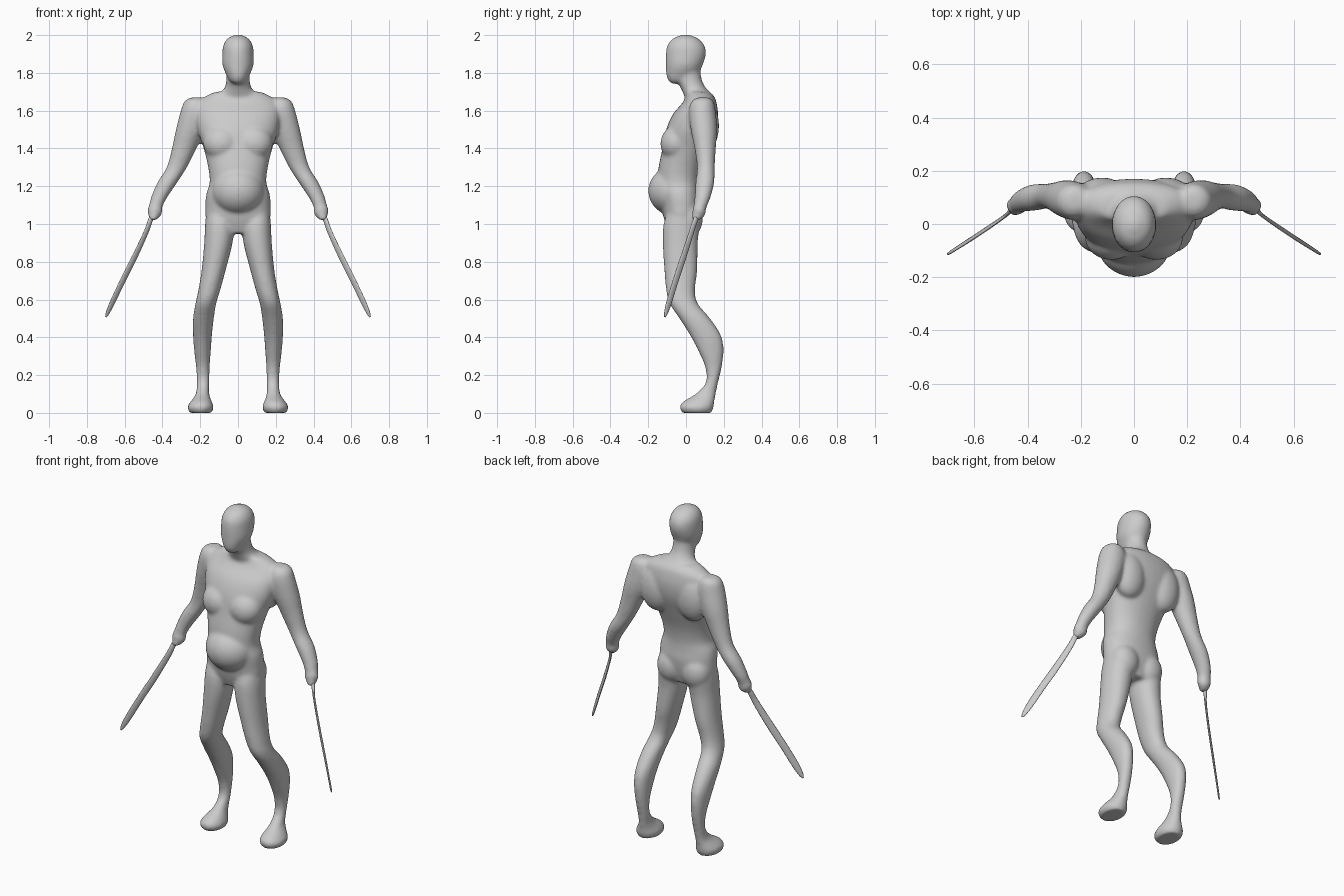
import bpy, bmesh, math
from mathutils import Vector, Matrix


def spline(rows, steps=4):
    """Catmull-Rom interpolation through the section rows."""
    out = []
    for i in range(len(rows) - 1):
        p = [rows[max(i - 1, 0)], rows[i], rows[i + 1], rows[min(i + 2, len(rows) - 1)]]
        for k in range(steps):
            t = k / steps
            out.append([0.5 * (2 * b + (c - a) * t + (2 * a - 5 * b + 4 * c - d) * t * t
                               + (3 * b - a - 3 * c + d) * t ** 3) for a, b, c, d in zip(*p)])
    return out + [list(rows[-1])]


def loft(bm, rows, side=1, n=32, power=2.0):
    """Horizontal sections: z, centre x, half width, front y, back y."""
    rings = []
    for z, cx, rx, y0, y1 in spline(rows):
        ring = []
        for k in range(n):
            a = 2 * math.pi * k / n
            c, s = math.cos(a), math.sin(a)
            ex = math.copysign(abs(c) ** (2 / power), c)
            ey = math.copysign(abs(s) ** (2 / power), s)
            ring.append(bm.verts.new((side * (cx + rx * ex), (y0 + y1) / 2 + (y1 - y0) / 2 * ey, z)))
        rings.append(ring)
    faces = [bm.faces.new(rings[0]), bm.faces.new(rings[-1][::-1])]
    for a, b in zip(rings, rings[1:]):
        for k in range(n):
            faces.append(bm.faces.new((a[k], b[k], b[(k + 1) % n], a[(k + 1) % n])))
    bmesh.ops.recalc_face_normals(bm, faces=faces)


def ball(bm, centre, radii, tilt=0):
    m = Matrix.Translation(centre) @ Matrix.Rotation(tilt, 4, 'X') @ Matrix.Diagonal((*radii, 1))
    bmesh.ops.create_uvsphere(bm, u_segments=28, v_segments=18, radius=1, matrix=m)


def finish(name, bm):
    me = bpy.data.meshes.new(name)
    bm.to_mesh(me)
    bm.free()
    me.shade_smooth()
    ob = bpy.data.objects.new(name, me)
    bpy.context.collection.objects.link(ob)
    return ob


bm = bmesh.new()
# torso
loft(bm, [(0.95, 0, .09, -.09, .05), (1.02, 0, .165, -.115, .07), (1.10, 0, .172, -.13, .08),
          (1.16, 0, .168, -.14, .075), (1.22, 0, .150, -.15, .075), (1.30, 0, .158, -.145, .09),
          (1.40, 0, .182, -.125, .125), (1.50, 0, .215, -.105, .16), (1.58, 0, .225, -.07, .17),
          (1.64, 0, .215, -.02, .162), (1.675, 0, .175, 0, .15), (1.70, 0, .12, .005, .125)], power=2.2)
# belly and chest
ball(bm, (0, -.065, 1.175), (.142, .135, .13))
for s in (-1, 1):
    ball(bm, (s * .085, -.05, 1.43), (.10, .085, .095), -.25)
    # shoulder blades and buttocks
    ball(bm, (s * .12, .10, 1.52), (.10, .075, .14))
    ball(bm, (s * .082, .015, 1.03), (.085, .075, .10))
# neck
loft(bm, [(1.62, 0, .11, .01, .15), (1.68, 0, .105, -.01, .138), (1.72, 0, .072, -.028, .106),
          (1.76, 0, .062, -.05, .085), (1.82, 0, .06, -.06, .075)])
# head
loft(bm, [(1.742, 0, .015, -.075, -.045), (1.757, 0, .042, -.092, 0), (1.79, 0, .062, -.105, .06),
          (1.84, 0, .082, -.107, .088), (1.90, 0, .083, -.107, .106), (1.945, 0, .078, -.099, .098),
          (1.98, 0, .058, -.072, .068), (1.997, 0, .028, -.035, .03), (2.004, 0, .006, -.01, .005)])
for s in (-1, 1):
    # arm and fist
    loft(bm, [(1.67, .22, .03, .06, .12), (1.65, .225, .058, .03, .145), (1.60, .225, .078, .015, .157),
              (1.50, .252, .077, .025, .165), (1.40, .285, .065, .045, .158), (1.30, .324, .054, .058, .152),
              (1.22, .374, .053, .05, .15), (1.14, .418, .043, .045, .13), (1.09, .436, .036, .04, .11),
              (1.05, .444, .032, .032, .1), (1.02, .45, .02, .03, .075)], s)
    ball(bm, (s * .44, .07, 1.07), (.04, .036, .045))
    # leg
    loft(bm, [(1.08, .105, .06, -.09, .06), (1.00, .098, .076, -.119, .072), (.90, .104, .075, -.123, .062),
              (.76, .128, .064, -.115, .06), (.65, .152, .058, -.105, .048), (.58, .170, .055, -.088, .062),
              (.50, .183, .055, -.035, .128), (.41, .188, .050, .022, .186), (.33, .188, .044, .064, .199),
              (.24, .186, .036, .102, .189), (.16, .185, .033, .104, .170), (.10, .188, .036, .05, .158),
              (.06, .195, .056, -.015, .15), (.03, .198, .07, -.034, .146), (.0, .198, .058, -.02, .135)],
         s, power=2.1)
body = finish("body", bm)

# fuse the body masses into one smooth skin
mod = body.modifiers.new("fuse", 'REMESH')
mod.mode = 'VOXEL'
mod.voxel_size = 0.009
mod.use_smooth_shade = True
mod = body.modifiers.new("soften", 'SMOOTH')
mod.factor = 0.5
mod.iterations = 12

# thin tapering blades held in the fists
for s, label in ((1, "left_blade"), (-1, "right_blade")):
    bm = bmesh.new()
    rows = [(.435, .075, 1.08, .014, .012), (.462, .052, 1.025, .015, .010), (.485, .03, .96, .017, .006),
            (.545, -.012, .83, .020, .006), (.61, -.055, .70, .020, .006), (.665, -.090, .585, .019, .005),
            (.69, -.106, .53, .013, .005), (.70, -.112, .508, .004, .003)]
    wide = Vector((.58, -.66, .48)).normalized()
    flat = Vector((.7, .7, .13)).normalized()
    rings = []
    for x, y, z, w, t in spline(rows):
        ring = []
        for k in range(12):
            a = math.tau * k / 12
            p = Vector((x, y, z)) + wide * w * math.cos(a) + flat * t * math.sin(a)
            ring.append(bm.verts.new((s * p.x, p.y, p.z)))
        rings.append(ring)
    bm.faces.new(rings[0])
    bm.faces.new(rings[-1][::-1])
    for a, b in zip(rings, rings[1:]):
        for k in range(12):
            bm.faces.new((a[k], b[k], b[(k + 1) % 12], a[(k + 1) % 12]))
    bmesh.ops.recalc_face_normals(bm, faces=bm.faces[:])
    finish(label, bm)
